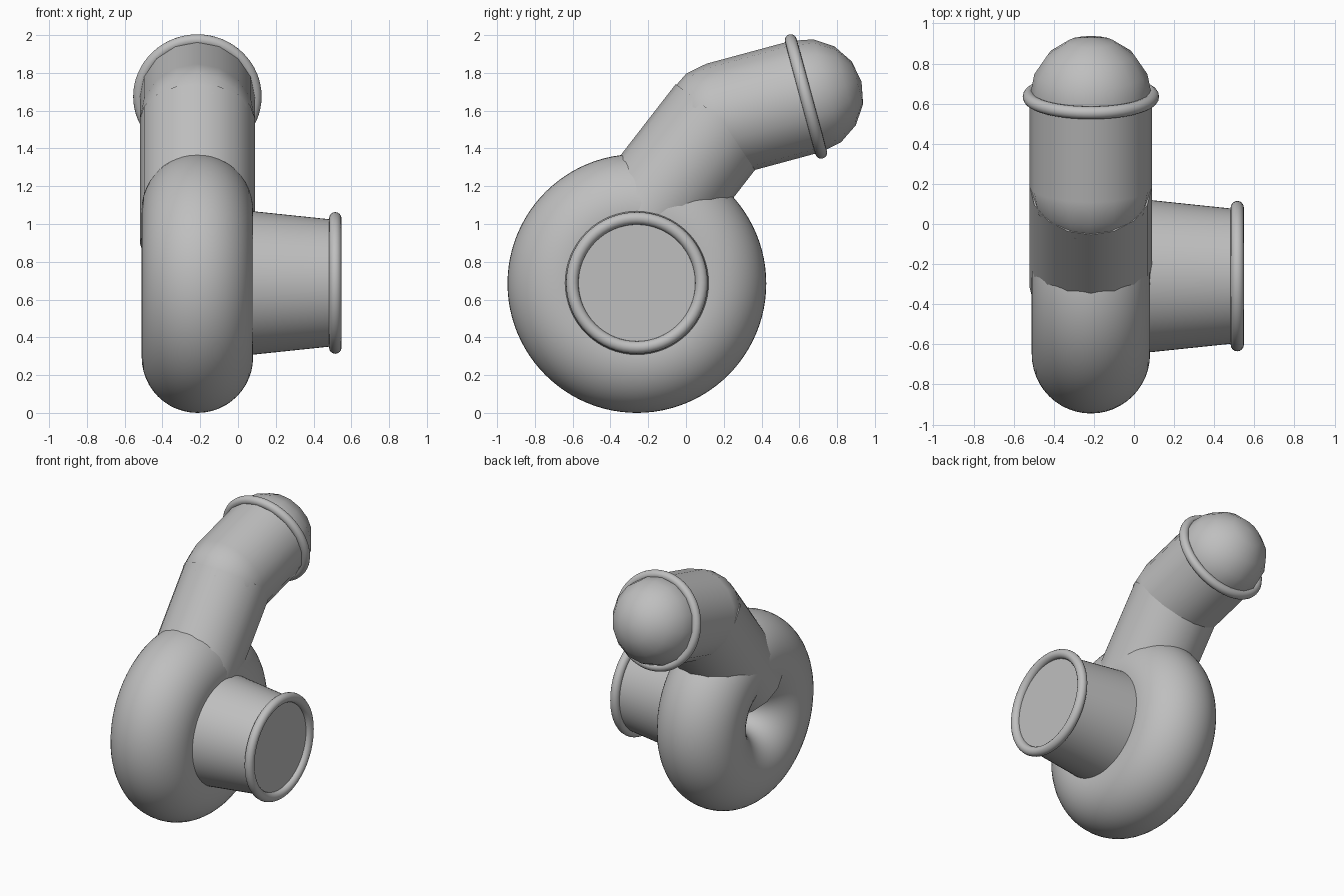
import bpy
import math
from mathutils import Vector

cube = bpy.data.objects.get("Cube")
if cube:
    bpy.data.objects.remove(cube, do_unlink=True)

GREY = (0.52, 0.52, 0.52, 1.0)
metal = bpy.data.materials.new("grey metal")
metal.use_nodes = True
metal.diffuse_color = GREY
metal.node_tree.nodes["Principled BSDF"].inputs["Base Color"].default_value = GREY

MID_X = -0.215       # plane shared by the housing and the outlet pipe
PIPE_RADIUS = 0.305
PIPE_SIDES = 16


def finish(name, direction):
    """Name the active object, point its z axis along direction, shade it."""
    obj = bpy.context.object
    obj.name = name
    obj.rotation_euler = Vector(direction).to_track_quat("Z", "Y").to_euler()
    obj.data.materials.append(metal)
    bpy.ops.object.shade_smooth_by_angle(angle=math.radians(35))
    return obj


def ring(name, centre, direction, major, minor, around=64, across=16):
    bpy.ops.mesh.primitive_torus_add(
        location=centre, major_radius=major, minor_radius=minor,
        major_segments=around, minor_segments=across)
    return finish(name, direction)


def tube(name, start, end, r_start, r_end, sides):
    start, end = Vector(start), Vector(end)
    bpy.ops.mesh.primitive_cone_add(
        vertices=sides, radius1=r_start, radius2=r_end,
        depth=(end - start).length, location=(start + end) / 2)
    return finish(name, end - start)


def ball(name, centre, direction):
    bpy.ops.mesh.primitive_uv_sphere_add(
        segments=PIPE_SIDES, ring_count=PIPE_SIDES // 2,
        radius=PIPE_RADIUS, location=centre)
    return finish(name, direction)


# Ring-shaped housing
hub = Vector((MID_X, -0.26, 0.685))
ring("housing", hub, (1, 0, 0), 0.39, 0.295, 96, 48)

# Tapered inlet on the side, with a rolled rim
inlet_end = (0.515, hub.y, 0.688)
tube("inlet", (0.0, hub.y, 0.688), inlet_end, 0.388, 0.334, 64)
ring("inlet_rim", inlet_end, (1, 0, 0), 0.342, 0.033)

# Bent outlet pipe with a ball at the elbow
pipe_start = Vector((MID_X, -0.32, 0.90))
elbow = Vector((MID_X, 0.187, 1.554))
pipe_end = Vector((MID_X, 0.635, 1.675))
outlet_dir = pipe_end - elbow
tube("lower_pipe", pipe_start, elbow, PIPE_RADIUS, PIPE_RADIUS, PIPE_SIDES)
ball("pipe_elbow", elbow, outlet_dir)
tube("upper_pipe", elbow, pipe_end, PIPE_RADIUS, PIPE_RADIUS, PIPE_SIDES)

# Domed end and its rim
ball("outlet_dome", pipe_end, outlet_dir)
ring("outlet_rim", pipe_end, outlet_dir, 0.308, 0.032)
